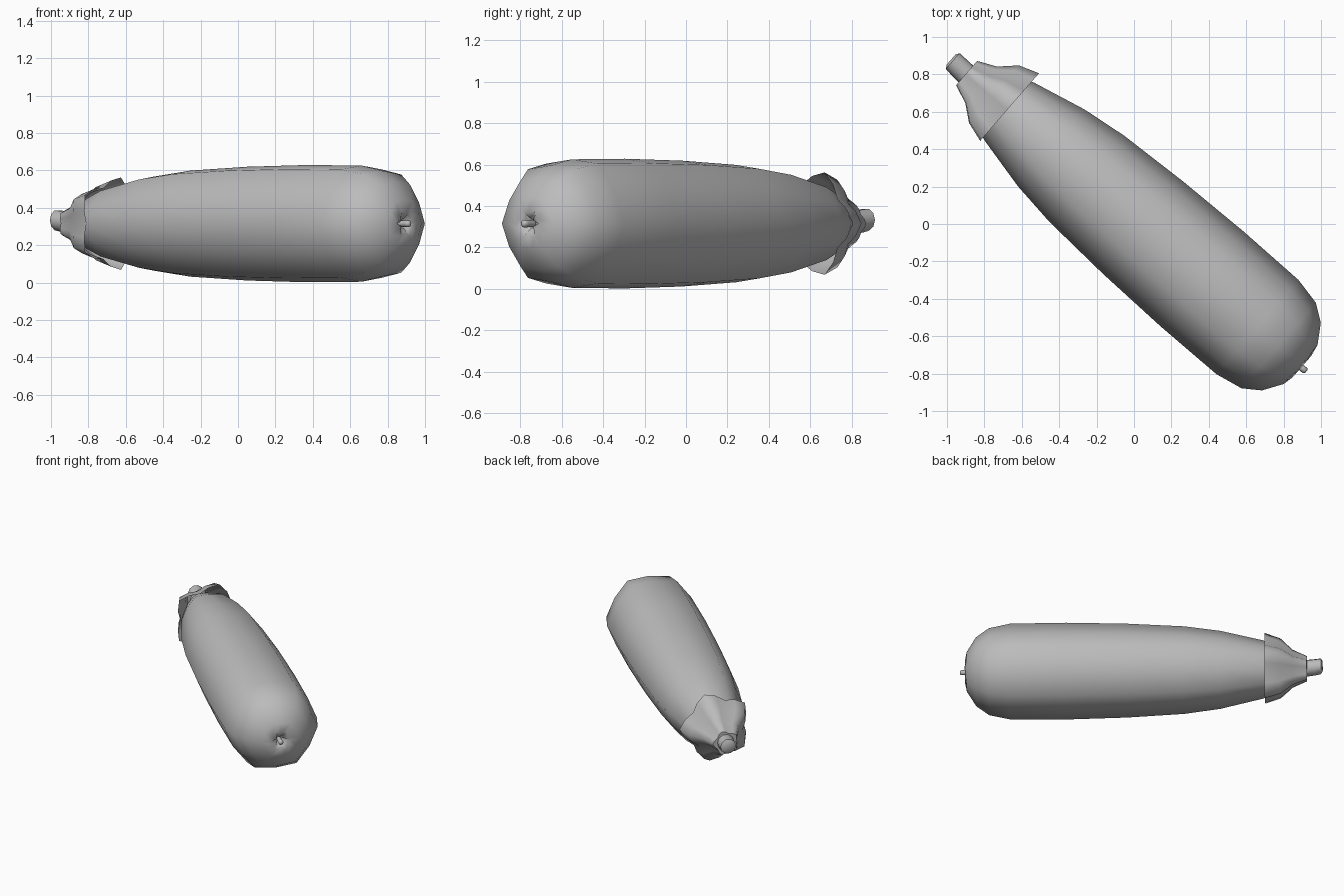
import bpy, bmesh, math
from mathutils import Matrix, Vector

if "Cube" in bpy.data.objects:
    bpy.data.objects.remove(bpy.data.objects["Cube"])

# Local frame: x runs along the fruit (stem to tip), y sideways, z up
U = Vector((0.755, -0.656, 0)).normalized()
N = Vector((-U.y, U.x, 0))
FRAME = Matrix(((U.x, N.x, 0, 0), (U.y, N.y, 0, 0), (0, 0, 1, 0.315), (0, 0, 0, 1)))

grey = bpy.data.materials.new("plain grey")
grey.diffuse_color = (0.5, 0.5, 0.5, 1)
grey.use_nodes = True
grey.node_tree.nodes["Principled BSDF"].inputs["Base Color"].default_value = grey.diffuse_color


def lathe(name, rings, sides, lobes=0, cap_start=True, cap_end=True, angle=50):
    """rings: (along, radius, lobe depth, sideways offset, height offset)"""
    bm = bmesh.new()
    loops = []
    for s, r, depth, oy, oz in rings:
        loop = []
        for i in range(sides):
            a = 2 * math.pi * i / sides
            rr = r * (1 - depth * (1 - math.cos(lobes * a)) / 2)
            loop.append(bm.verts.new(FRAME @ Vector((s, oy + rr * math.cos(a), oz + rr * math.sin(a)))))
        loops.append(loop)
    for a, b in zip(loops, loops[1:]):
        for i in range(sides):
            j = (i + 1) % sides
            bm.faces.new((a[i], a[j], b[j], b[i]))
    if cap_start:
        bm.faces.new(loops[0])
    if cap_end:
        bm.faces.new(loops[-1])
    bmesh.ops.recalc_face_normals(bm, faces=bm.faces)
    me = bpy.data.meshes.new(name)
    bm.to_mesh(me)
    bm.free()
    me.materials.append(grey)
    ob = bpy.data.objects.new(name, me)
    bpy.context.collection.objects.link(ob)
    bpy.ops.object.select_all(action='DESELECT')
    ob.select_set(True)
    bpy.context.view_layer.objects.active = ob
    bpy.ops.object.shade_smooth_by_angle(angle=math.radians(angle))
    return ob


# Ribbed body, ending in a star-shaped dimple
body = [(-1.13, 0.08), (-1.02, 0.155), (-0.90, 0.203), (-0.60, 0.272), (-0.35, 0.305),
        (0.05, 0.327), (0.47, 0.337), (0.86, 0.334), (1.01, 0.303), (1.10, 0.24), (1.165, 0.138)]
rings = [(s, r, 0.07, 0.017, 0) for s, r in body]
rings += [(1.178, 0.075, 0.3, 0.015, 0), (1.165, 0.055, 0.5, 0.012, 0), (1.135, 0.025, 0.3, 0.01, 0)]
lathe("fruit_body", rings, 12, 6, angle=80)

# Small nub inside the dimple
lathe("blossom_nub", [(1.12, 0.016, 0, 0.008, 0), (1.185, 0.018, 0, 0.008, 0),
                      (1.205, 0.018, 0, 0.008, 0), (1.213, 0.009, 0, 0.008, 0)], 8)

# Five-lobed open calyx
lathe("calyx", [(-1.205, 0.093, 0.22, 0.015, 0), (-1.105, 0.14, 0.22, 0.015, 0),
                (-1.02, 0.222, 0.24, 0.015, 0), (-0.912, 0.26, 0.23, 0.015, 0)],
      20, 5, cap_end=False, angle=60)

# Short stem, slightly flared and tilted up
lathe("stem", [(-1.315, 0.035, 0, 0.022, 0.018), (-1.303, 0.056, 0, 0.022, 0.018),
               (-1.26, 0.058, 0, 0.019, 0.012), (-1.18, 0.06, 0, 0.015, 0.004)], 10)
